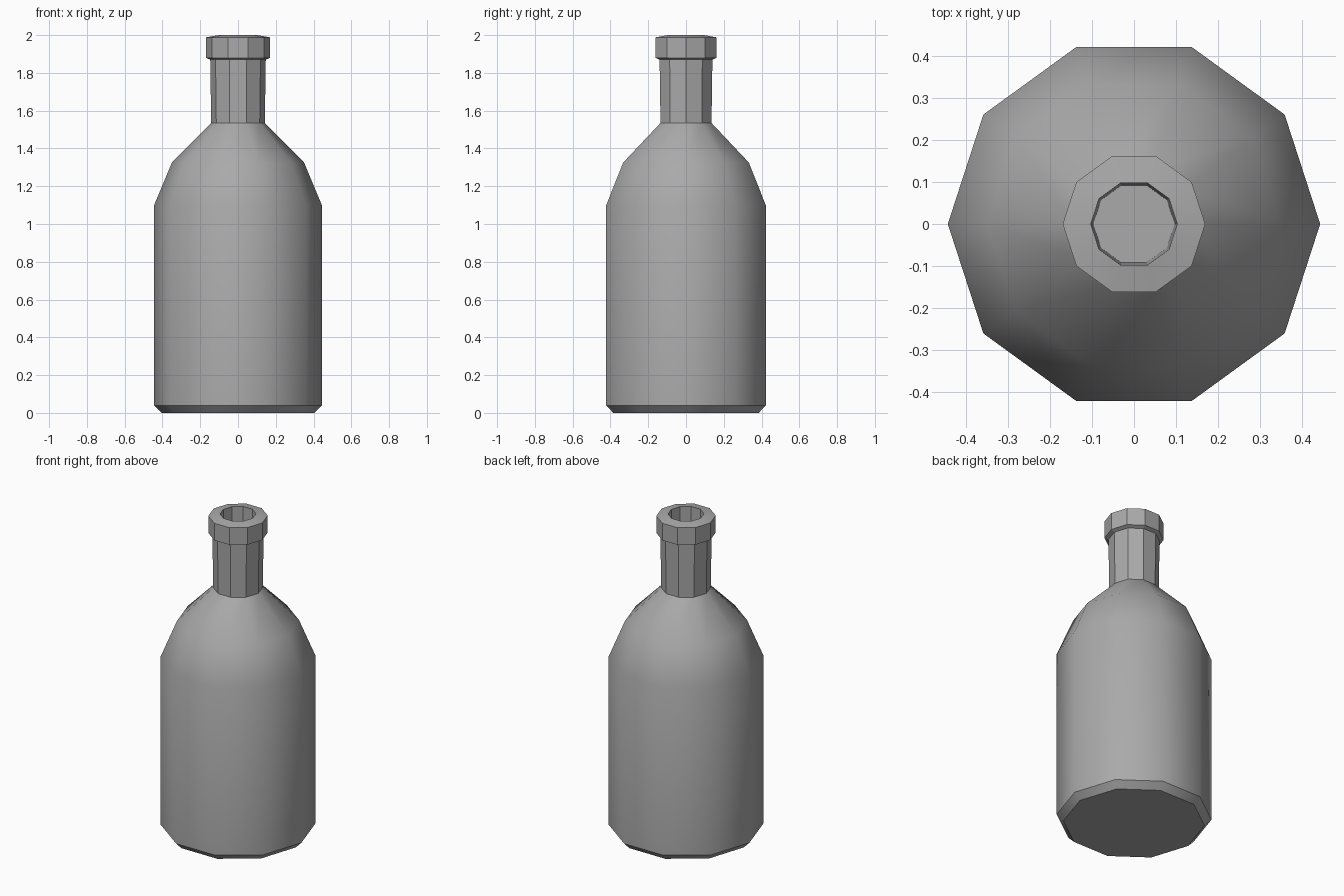
import bpy, bmesh
from math import cos, sin, tau

if "Cube" in bpy.data.objects:
    bpy.data.objects.remove(bpy.data.objects["Cube"])

SIDES = 10

# Bottle profile (radius, height): base, body, shoulder, neck, lip, bore
profile = [(0.405, 0.0), (0.444, 0.04), (0.444, 1.10), (0.35, 1.325),
           (0.142, 1.535), (0.147, 1.87), (0.170, 1.88), (0.170, 1.988),
           (0.103, 2.0), (0.097, 1.54)]
SMOOTH_BANDS = {0, 1, 2, 3, 7}   # base bevel, body, shoulder and rim
SHARP_RINGS = {0, 1, 4, 7, 8}    # creases that bound the smooth bands

bm = bmesh.new()
rings = [[bm.verts.new((r * cos(tau * i / SIDES), r * sin(tau * i / SIDES), z))
          for i in range(SIDES)] for r, z in profile]

# Skin between neighbouring rings
for b, (low, high) in enumerate(zip(rings, rings[1:])):
    for i in range(SIDES):
        j = (i + 1) % SIDES
        face = bm.faces.new((low[i], low[j], high[j], high[i]))
        face.smooth = b in SMOOTH_BANDS

# Base and bore floor
bm.faces.new(rings[0][::-1])
bm.faces.new(rings[-1])

# Hard creases around the base, neck and rim
for k in SHARP_RINGS:
    for i in range(SIDES):
        bm.edges.get((rings[k][i], rings[k][(i + 1) % SIDES])).smooth = False

mesh = bpy.data.meshes.new("bottle")
bm.to_mesh(mesh)
bm.free()
bottle = bpy.data.objects.new("bottle", mesh)
bpy.context.collection.objects.link(bottle)

# Dark grey glass
glass = bpy.data.materials.new("dark_grey")
glass.diffuse_color = (0.4, 0.4, 0.4, 1)
glass.use_nodes = True
glass.node_tree.nodes["Principled BSDF"].inputs["Base Color"].default_value = glass.diffuse_color
mesh.materials.append(glass)
